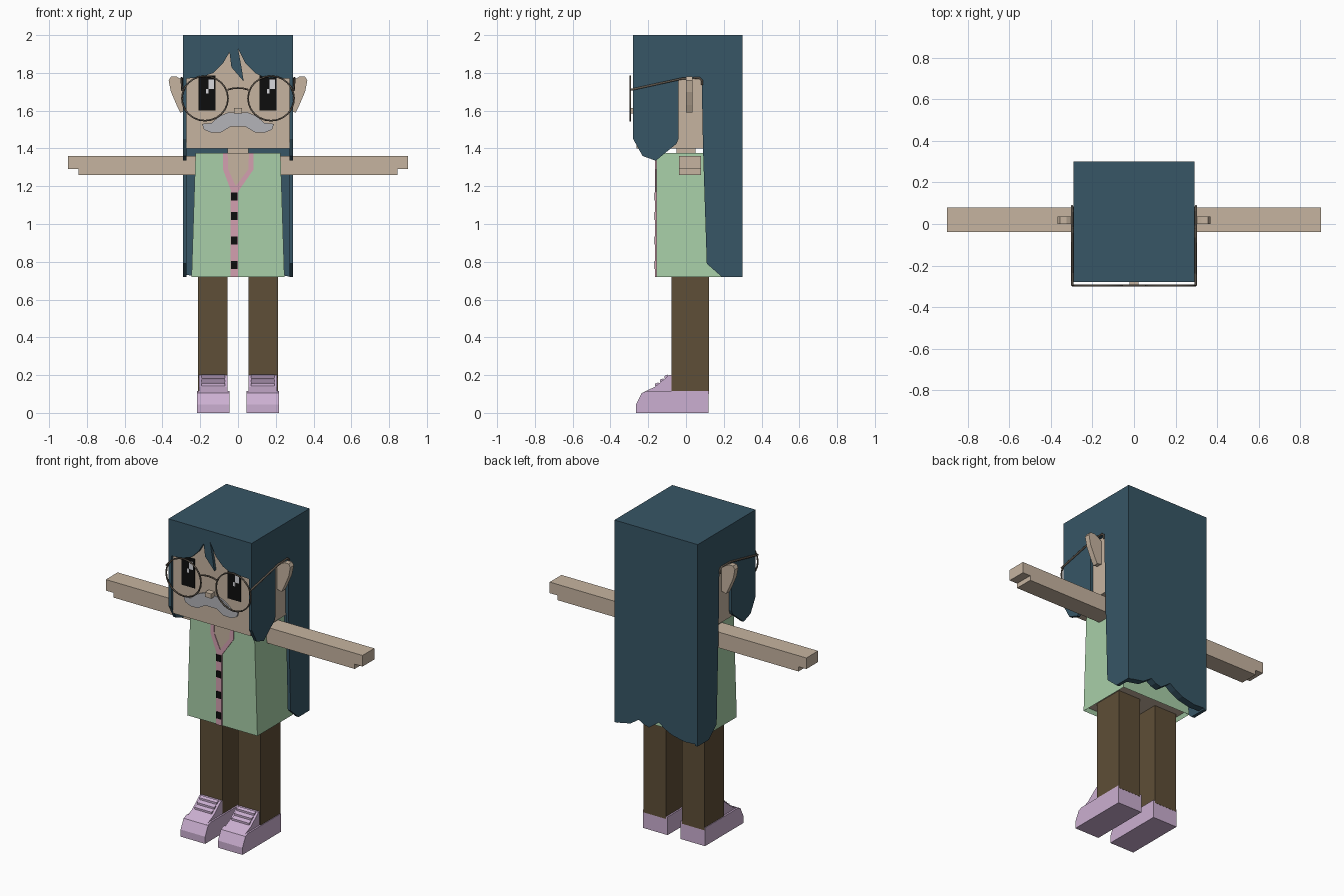
import bpy, bmesh, math
from mathutils import Vector

cube = bpy.data.objects.get("Cube")
if cube:
    bpy.data.objects.remove(cube, do_unlink=True)


def material(name, hex_code):
    rgb = [int(hex_code[i:i + 2], 16) / 255 for i in (0, 2, 4)]
    lin = [((c + 0.055) / 1.055) ** 2.4 if c > 0.04 else c / 12.92 for c in rgb]
    m = bpy.data.materials.new(name)
    m.use_nodes = True
    m.diffuse_color = (*lin, 1)
    m.node_tree.nodes["Principled BSDF"].inputs["Base Color"].default_value = (*lin, 1)
    return m


HAIR = material("teal hair", "375666")
SKIN = material("skin", "C6B4A0")
GREEN = material("green cardigan", "A8CFA8")
PINK = material("pink trim", "D3A0B0")
BROWN = material("brown trousers", "5E4E37")
LILAC = material("lilac shoes", "CBAFD1")
BLACK = material("black", "0D0D0D")
GREY = material("grey moustache", "B3B3B8")
METAL = material("glasses frame", "5F564C")
WHITE = material("eye highlight", "D8D8DC")


def finish(name, bm, *mats):
    bmesh.ops.recalc_face_normals(bm, faces=bm.faces)
    me = bpy.data.meshes.new(name)
    bm.to_mesh(me)
    bm.free()
    ob = bpy.data.objects.new(name, me)
    bpy.context.collection.objects.link(ob)
    for m in mats:
        me.materials.append(m)
    return ob


def prism(name, pts, axis, a, b, mat):
    """Extrude a profile from a to b: axis 'x' takes (y, z), axis 'y' takes (x, z)."""
    bm = bmesh.new()
    rings = []
    for d in (a, b):
        rings.append([bm.verts.new((d, u, v) if axis == 'x' else (u, d, v)) for u, v in pts])
    bm.faces.new(rings[0])
    bm.faces.new(rings[1][::-1])
    n = len(pts)
    for i in range(n):
        j = (i + 1) % n
        bm.faces.new((rings[0][i], rings[0][j], rings[1][j], rings[1][i]))
    return finish(name, bm, mat)


def box(name, x, y, z, mat):
    return prism(name, [(x[0], z[0]), (x[1], z[0]), (x[1], z[1]), (x[0], z[1])], 'y', *y, mat)


def wire(name, pts, radius, cyclic=False):
    cu = bpy.data.curves.new(name, 'CURVE')
    cu.dimensions = '3D'
    cu.bevel_depth = radius
    cu.bevel_resolution = 1
    sp = cu.splines.new('POLY')
    sp.points.add(len(pts) - 1)
    for p, co in zip(sp.points, pts):
        p.co = (*co, 1)
    sp.use_cyclic_u = cyclic
    cu.materials.append(METAL)
    ob = bpy.data.objects.new(name, cu)
    bpy.context.collection.objects.link(ob)


# Head and neck
box("head", (-0.272, 0.272), (-0.262, 0.262), (1.40, 1.98), SKIN)
box("neck", (-0.055, 0.055), (-0.05, 0.05), (1.30, 1.41), SKIN)

# Hair: top, jagged fringe, jagged back and shaped side sheets
box("hair_top", (-0.275, 0.275), (-0.265, 0.28), (1.965, 2.0), HAIR)
prism("hair_fringe", [(-0.28, 2.0), (-0.28, 1.77), (-0.2, 1.775), (-0.13, 1.80), (-0.08, 1.85),
                      (-0.045, 1.91), (-0.035, 1.83), (0.03, 1.755), (0.02, 1.82), (0, 1.93),
                      (0.04, 1.85), (0.09, 1.80), (0.14, 1.775), (0.28, 1.77), (0.28, 2.0)],
      'y', -0.28, -0.255, HAIR)
prism("hair_back", [(-0.28, 2.0), (-0.28, 0.73), (-0.2, 0.725), (-0.11, 0.745), (-0.06, 0.77),
                    (-0.02, 0.80), (0.02, 0.77), (0.05, 0.75), (0.09, 0.76), (0.12, 0.78),
                    (0.18, 0.74), (0.28, 0.72), (0.28, 2.0)], 'y', 0.255, 0.30, HAIR)
side_hair = [(-0.28, 2.0), (-0.28, 1.45), (-0.23, 1.36), (-0.16, 1.335), (-0.05, 1.425),
             (-0.04, 1.45), (-0.04, 1.77), (0.083, 1.77), (0.09, 1.40), (0.11, 0.79),
             (0.19, 0.72), (0.30, 0.72), (0.30, 2.0)]

# Cardigan body: tapered, with a rim around a recessed underside
bm = bmesh.new()
low = [bm.verts.new((x, y, 0.72)) for x, y in ((-0.246, -0.157), (0.246, -0.157), (0.246, 0.2), (-0.246, 0.2))]
top = [bm.verts.new((x, y, 1.375)) for x, y in ((-0.225, -0.157), (0.225, -0.157), (0.225, 0.14), (-0.225, 0.14))]
bottom = bm.faces.new(low)
bm.faces.new(top)
for i in range(4):
    j = (i + 1) % 4
    bm.faces.new((low[i], low[j], top[j], top[i]))
bmesh.ops.recalc_face_normals(bm, faces=bm.faces)
bmesh.ops.inset_region(bm, faces=[bottom], thickness=0.015)
bmesh.ops.translate(bm, verts=bottom.verts, vec=(0, 0, 0.025))
bottom.material_index = 1
finish("cardigan", bm, GREEN, SKIN)

# Neckline, button band and buttons
outer = [(-0.08, 1.375), (-0.08, 1.29), (-0.035, 1.17), (0, 1.17), (0.083, 1.29), (0.083, 1.375)]
inner = [(-0.055, 1.375), (-0.052, 1.29), (-0.012, 1.20), (0.055, 1.29), (0.058, 1.375)]
prism("neckline_trim", outer + inner[::-1], 'y', -0.163, -0.155, PINK)
prism("chest", inner, 'y', -0.159, -0.155, SKIN)
box("button_band", (-0.04, 0), (-0.163, -0.155), (0.72, 1.172), PINK)
for i, z in enumerate((1.145, 1.043, 0.912, 0.782)):
    box(f"button_{i + 1}", (-0.037, -0.003), (-0.167, -0.16), (z - 0.021, z + 0.021), BLACK)

# Eyes with square highlights
for side, x in (("right", -0.208), ("left", 0.115)):
    box(side + "_eye", (x, x + 0.09), (-0.267, -0.26), (1.60, 1.785), BLACK)
    box(side + "_eye_highlight", (x + 0.053, x + 0.08), (-0.27, -0.265), (1.715, 1.765), WHITE)
    box(side + "_eye_glint", (x + 0.038, x + 0.053), (-0.27, -0.265), (1.69, 1.715), WHITE)

# Nose and moustache
box("nose", (-0.022, 0.022), (-0.30, -0.26), (1.585, 1.615), SKIN)
half = [(0, 1.588), (0.05, 1.592), (0.10, 1.57), (0.14, 1.535), (0.19, 1.53), (0.18, 1.50),
        (0.14, 1.483), (0.09, 1.485), (0.04, 1.515), (0, 1.515)]
prism("moustache", half + [(-x, z) for x, z in half[-2:0:-1]], 'y', -0.272, -0.26, GREY)

# Glasses bridge
wire("glasses_bridge", [(x, -0.295, 1.72 - 3 * x * x) for x in (-0.055, -0.03, 0, 0.03, 0.055)], 0.005)

arm = [(0.21, 1.26), (0.845, 1.26), (0.845, 1.29), (0.90, 1.29), (0.90, 1.36), (0.21, 1.36)]
ear = [(0.27, 1.60), (0.305, 1.59), (0.325, 1.63), (0.355, 1.70), (0.367, 1.76), (0.355, 1.78),
       (0.325, 1.78), (0.27, 1.75)]
shoe_base = [(-0.265, 0), (-0.265, 0.045), (-0.235, 0.105), (-0.21, 0.115), (0.12, 0.115), (0.12, 0)]
shoe_upper = [(-0.235, 0.105), (-0.165, 0.138), (-0.09, 0.20), (-0.075, 0.20), (-0.075, 0.105)]

# Paired parts
for side, s in (("left", 1), ("right", -1)):
    def mx(pts):
        return [(s * x, z) for x, z in pts]

    prism(side + "_side_hair", side_hair, 'x', s * 0.272, s * 0.292, HAIR)
    prism(side + "_ear", mx(ear), 'y', 0.0, 0.035, SKIN)
    prism(side + "_arm", mx(arm), 'y', -0.038, 0.08, SKIN)
    box(side + "_leg", (s * 0.055, s * 0.213), (-0.077, 0.121), (0.10, 0.75), BROWN)

    prism(side + "_shoe", shoe_base, 'x', s * 0.045, s * 0.217, LILAC)
    prism(side + "_shoe_upper", shoe_upper, 'x', s * 0.056, s * 0.206, LILAC)
    for i, y in enumerate((-0.155, -0.13, -0.105)):
        z = 0.138 + (y + 0.165) * 0.83
        prism(f"{side}_shoe_strap_{i + 1}", [(y - 0.008, z - 0.004), (y - 0.008, z + 0.008),
                                             (y + 0.01, z + 0.016), (y + 0.01, z)],
              'x', s * 0.07, s * 0.192, LILAC)

    # Lens ring and temple
    ring = [math.tau * k / 24 for k in range(24)]
    wire(side + "_lens_ring", [(s * 0.175 + 0.122 * math.cos(a), -0.295, 1.665 + 0.118 * math.sin(a))
                               for a in ring], 0.005, True)
    wire(side + "_temple", [(s * 0.296, -0.295, 1.71), (s * 0.298, -0.02, 1.77), (s * 0.298, 0.07, 1.773),
                            (s * 0.298, 0.085, 1.76), (s * 0.298, 0.085, 1.735)], 0.006)
